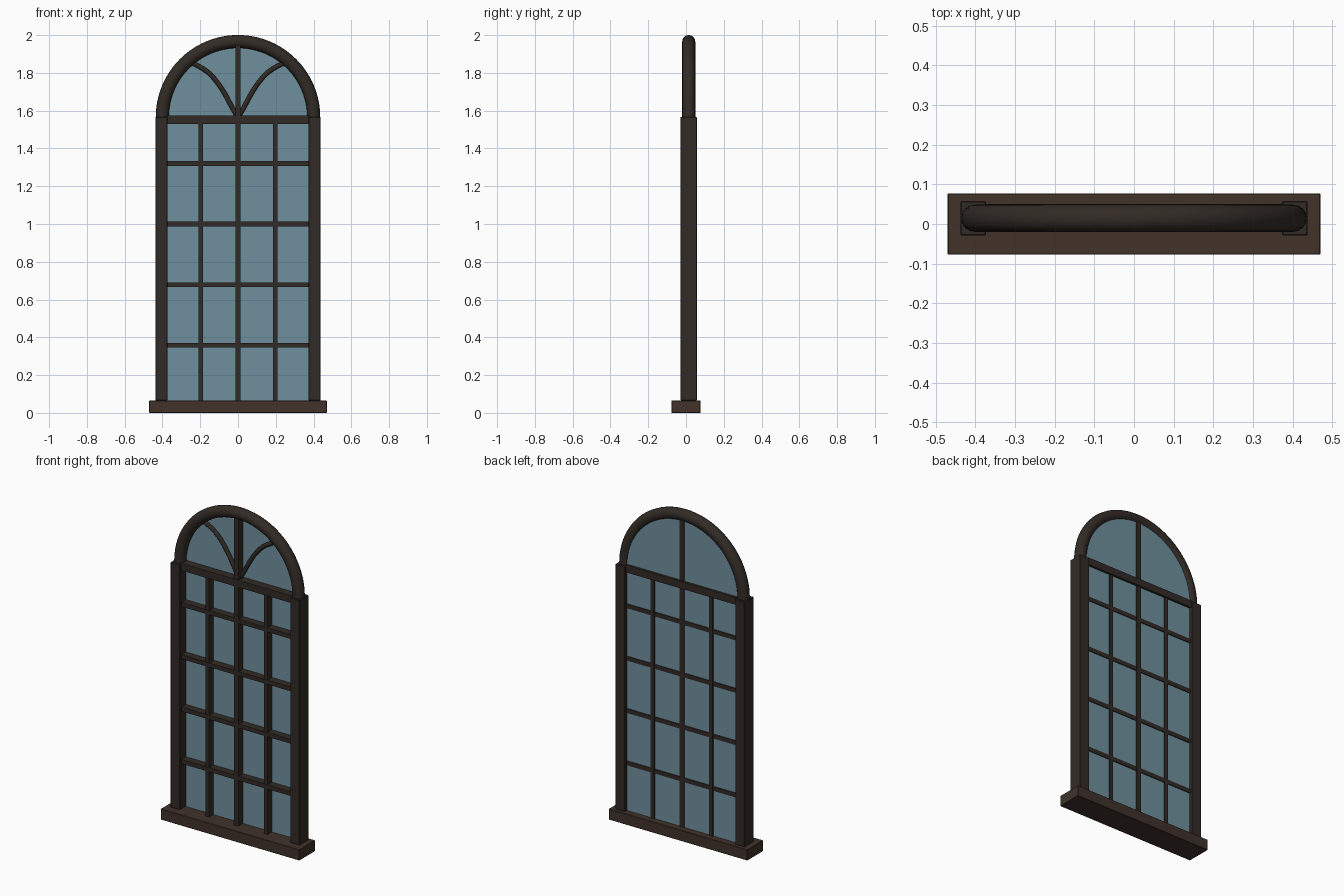
import bpy, bmesh, math

if "Cube" in bpy.data.objects:
    bpy.data.objects.remove(bpy.data.objects["Cube"])

CY = 0.0145      # depth centre of the frame
SPRING = 1.565   # height where the arch starts


def material(name, rgb):
    m = bpy.data.materials.new(name)
    m.diffuse_color = (*rgb, 1)
    m.use_nodes = True
    m.node_tree.nodes["Principled BSDF"].inputs["Base Color"].default_value = m.diffuse_color
    return m


FRAME = material("dark_wood", (0.032, 0.024, 0.019))
SILL = material("sill_wood", (0.052, 0.032, 0.023))
GLASS = material("glass", (0.16, 0.28, 0.34))


def add_object(name, bm, mat):
    bmesh.ops.recalc_face_normals(bm, faces=bm.faces[:])
    me = bpy.data.meshes.new(name)
    bm.to_mesh(me)
    bm.free()
    ob = bpy.data.objects.new(name, me)
    bpy.context.collection.objects.link(ob)
    me.materials.append(mat)
    return ob


def box(name, x, y, z, mat, bevel=0.0):
    """Box from (min, max) ranges."""
    bm = bmesh.new()
    bmesh.ops.create_cube(bm, size=1)
    for v in bm.verts:
        for i, (a, b) in enumerate((x, y, z)):
            v.co[i] = a if v.co[i] < 0 else b
    ob = add_object(name, bm, mat)
    if bevel:
        mod = ob.modifiers.new("edge", "BEVEL")
        mod.width, mod.segments = bevel, 1
    return ob


def tube(name, points, radius, sides, mat):
    """Round bar along (x, z) points lying in the frame plane."""
    bm = bmesh.new()
    rings = []
    n = len(points)
    for i, (px, pz) in enumerate(points):
        a, b = points[max(i - 1, 0)], points[min(i + 1, n - 1)]
        tx, tz = b[0] - a[0], b[1] - a[1]
        # end rings of the arch stay square to the posts
        length = math.hypot(tx, tz)
        nx, nz = -tz / length, tx / length
        ring = []
        for k in range(sides):
            t = 2 * math.pi * k / sides
            c, s = radius * math.cos(t), radius * math.sin(t)
            ring.append(bm.verts.new((px + nx * c, CY + s, pz + nz * c)))
        rings.append(ring)
    for r0, r1 in zip(rings, rings[1:]):
        for k in range(sides):
            j = (k + 1) % sides
            bm.faces.new((r0[k], r0[j], r1[j], r1[k]))
    bm.faces.new(rings[0])
    bm.faces.new(rings[-1])
    for f in bm.faces:
        f.smooth = len(f.verts) == 4
    return add_object(name, bm, mat)


# Sill
box("sill", (-0.47, 0.47), (-0.077, 0.077), (0, 0.066), SILL, 0.002)

# Side posts
for side, label in ((-1, "left"), (1, "right")):
    xs = sorted((side * 0.373, side * 0.438))
    box(label + "_post", xs, (-0.029, 0.058), (0.066, SPRING + 0.002), FRAME, 0.003)

# Transom rail
box("transom", (-0.375, 0.375), (-0.02, 0.05), (1.53, 1.574), FRAME)

# Arch
arch = [(0.401 * math.cos(math.pi * i / 48), SPRING + 0.401 * math.sin(math.pi * i / 48))
        for i in range(49)]
tube("arch", arch, 0.0345, 16, FRAME)

# Glazing bars
box("centre_bar", (-0.0145, 0.0145), (-0.017, 0.042), (0.06, 1.945), FRAME)
for side, label in ((-1, "left"), (1, "right")):
    x = side * 0.198
    box(label + "_bar", (x - 0.012, x + 0.012), (-0.013, 0.042), (0.06, 1.54), FRAME)
for i in range(4):
    z = 0.358 + 0.3205 * i
    box(f"cross_bar_{i + 1}", (-0.38, 0.38), (-0.015, 0.041), (z - 0.013, z + 0.013), FRAME)

# Curved fan bars, smoothed through a few points
path = [(0.0, 1.565), (0.03, 1.615), (0.07, 1.69), (0.10, 1.737), (0.13, 1.775),
        (0.157, 1.802), (0.185, 1.822), (0.215, 1.839), (0.245, 1.853)]
for side, label in ((-1, "left"), (1, "right")):
    tube(label + "_fan_bar", [(side * x, z) for x, z in path], 0.0125, 10, FRAME)

# Glass pane with a round head
outline = [(-0.38, 0.06), (0.38, 0.06)]
outline += [(0.385 * math.cos(math.pi * i / 32), SPRING + 0.385 * math.sin(math.pi * i / 32))
            for i in range(33)]
bm = bmesh.new()
face = bm.faces.new([bm.verts.new((x, 0.029, z)) for x, z in outline])
ext = bmesh.ops.extrude_face_region(bm, geom=[face], use_keep_orig=True)
for v in ext["geom"]:
    if isinstance(v, bmesh.types.BMVert):
        v.co.y = 0.036
add_object("glass_pane", bm, GLASS)
